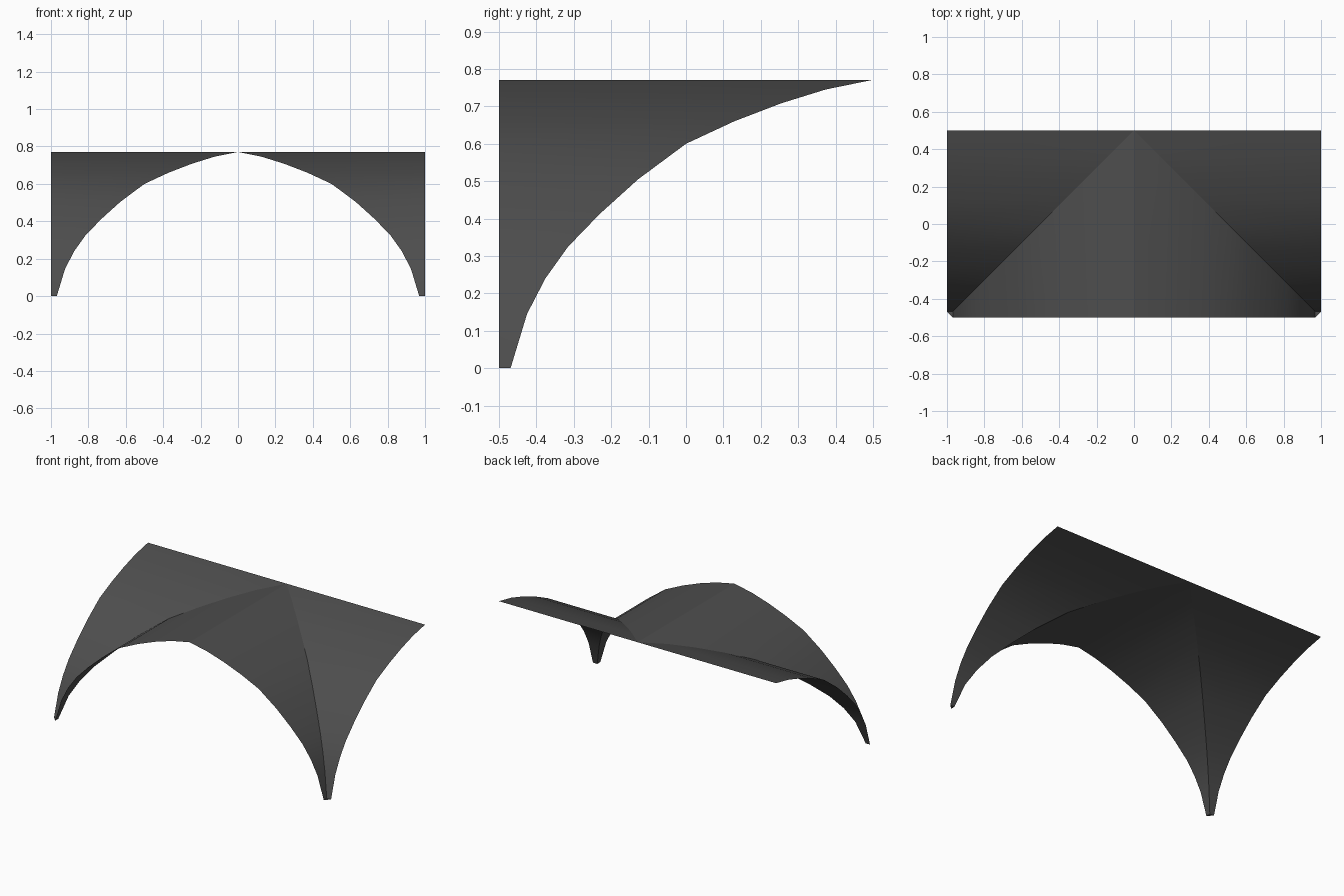
import bpy, bmesh

if "Cube" in bpy.data.objects:
    bpy.data.objects.remove(bpy.data.objects["Cube"])

# Arch profile: (distance from crown, height)
PROFILE = [(0.0, 0.771), (0.127, 0.745), (0.246, 0.708), (0.371, 0.66),
           (0.5, 0.6), (0.628, 0.505), (0.731, 0.412), (0.816, 0.324),
           (0.876, 0.24), (0.925, 0.145), (0.969, 0.0)]


def web(bm, place):
    """Ruled strip from the groin line (a = b) to the outer edge (a = 1)."""
    rows = [(bm.verts.new(place(d, d, z)), bm.verts.new(place(d, 1.0, z)))
            for d, z in PROFILE]
    for (a, b), (c, e) in zip(rows, rows[1:]):
        bm.faces.new((a, b, e, c))
    return rows[-1]


bm = bmesh.new()
for s in (-1, 1):
    # front web curves across x, side web curves across y
    g, f = web(bm, lambda d, t, z: (s * d, 0.5 - t, z))
    _, r = web(bm, lambda d, t, z: (s * t, 0.5 - d, z))
    # chamfered foot
    bm.faces.new((g, f, r))

bmesh.ops.remove_doubles(bm, verts=bm.verts, dist=0.0005)
bmesh.ops.recalc_face_normals(bm, faces=bm.faces)
# make the skin face upward
if sum(f.normal.z * f.calc_area() for f in bm.faces) < 0:
    bmesh.ops.reverse_faces(bm, faces=bm.faces)

mesh = bpy.data.meshes.new("half_groin_vault")
bm.to_mesh(mesh)
bm.free()
vault = bpy.data.objects.new("half_groin_vault", mesh)
bpy.context.collection.objects.link(vault)

# dark charcoal skin
mat = bpy.data.materials.new("charcoal")
mat.diffuse_color = (0.075, 0.075, 0.075, 1)
mat.use_nodes = True
mat.node_tree.nodes["Principled BSDF"].inputs["Base Color"].default_value = mat.diffuse_color
mesh.materials.append(mat)

# groins stay crisp, arches smooth
bpy.context.view_layer.objects.active = vault
vault.select_set(True)
bpy.ops.object.shade_smooth_by_angle(angle=0.23)
